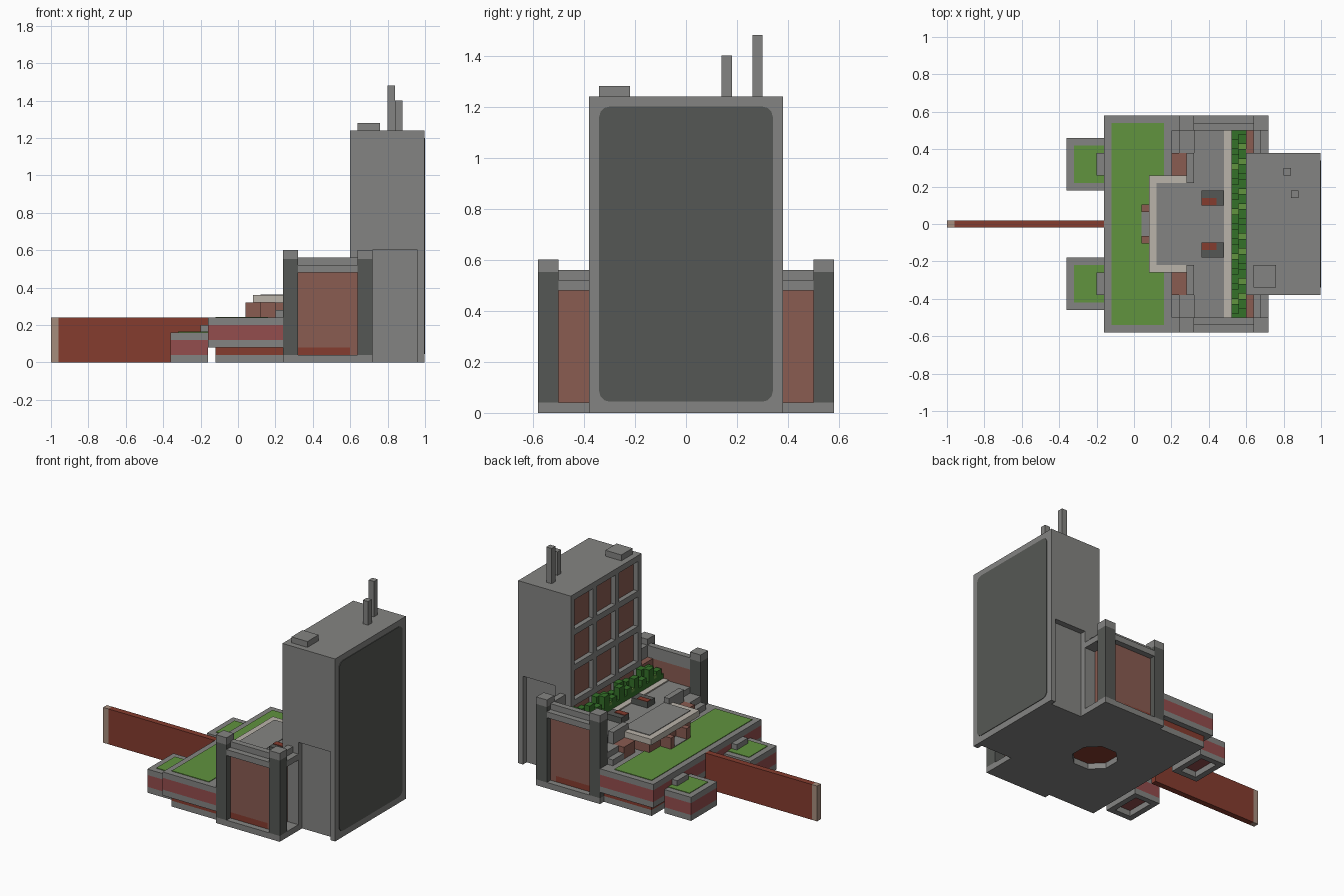
import bpy
import math

UNIT = 0.04  # the building sits on a regular module

cube = bpy.data.objects.get("Cube")
if cube:
    bpy.data.objects.remove(cube, do_unlink=True)


def material(name, red, green, blue):
    """Flat material from display values, converted to linear."""
    colour = [(c / 255) ** 2.2 for c in (red, green, blue)] + [1]
    mat = bpy.data.materials.new(name)
    mat.use_nodes = True
    mat.diffuse_color = colour
    shader = next(n for n in mat.node_tree.nodes if n.type == "BSDF_PRINCIPLED")
    shader.inputs["Base Color"].default_value = colour
    shader.inputs["Roughness"].default_value = 0.9
    return mat


concrete = material("concrete grey", 131, 131, 129)
dark = material("dark grey", 86, 88, 85)
brick = material("brick brown", 136, 92, 82)
band_red = material("band red", 146, 78, 78)
wall_red = material("wall red", 132, 62, 50)
beige = material("beige trim", 184, 178, 168)
tan = material("tan end", 165, 140, 125)
grass = material("grass green", 97, 146, 65)
leaf = material("hedge green", 55, 112, 45)


def box(name, mat, x, y, z, round_x=0):
    """Box between module limits; round_x rounds the edges that run along x."""
    lo, hi = zip(x, y, z)
    bpy.ops.mesh.primitive_cube_add(size=1)
    ob = bpy.context.object
    ob.name = name
    ob.data.name = name
    for v in ob.data.vertices:
        v.co = [UNIT * (a if c < 0 else b) for c, a, b in zip(v.co, lo, hi)]
    ob.data.materials.append(mat)
    if round_x:
        weights = ob.data.attributes.new("bevel_weight_edge", "FLOAT", "EDGE")
        for edge in ob.data.edges:
            a, b = (ob.data.vertices[i].co for i in edge.vertices)
            weights.data[edge.index].value = float(abs(a.x - b.x) > abs(a.y - b.y) + abs(a.z - b.z))
        mod = ob.modifiers.new("rounded corners", "BEVEL")
        mod.limit_method = "WEIGHT"
        mod.width = round_x * UNIT
        mod.segments = 3
    return ob


def mid(name, mat, x, half, z, **options):
    """Box centred on the long axis."""
    return box(name, mat, x, (-half, half), z, **options)


def pair(name, mat, x, y, z):
    """The same box on both sides of the long axis."""
    box("left_" + name, mat, x, y, z)
    box("right_" + name, mat, x, (-y[1], -y[0]), z)


# Ground plate with an octagonal recess underneath
base = mid("base_plate", concrete, (-3, 15), 13.5, (0, 1))
bpy.ops.mesh.primitive_cylinder_add(vertices=8, radius=3.7 * UNIT, depth=4 * UNIT,
                                    location=(8 * UNIT, 0, 0), rotation=(0, 0, math.pi / 8))
cutter = bpy.context.object
cutter.name = "recess_cutter"
hole = base.modifiers.new("recess", "BOOLEAN")
hole.operation = "DIFFERENCE"
hole.object = cutter
bpy.context.view_layer.objects.active = base
bpy.ops.object.modifier_apply(modifier=hole.name)
bpy.data.objects.remove(cutter, do_unlink=True)

# Striped podium with a lawn
mid("podium_foot", wall_red, (-3, 15), 13.5, (1, 2))
mid("podium_ledge", concrete, (-4, 6), 14.5, (2, 3))
mid("podium_band", band_red, (-4, 6), 14.5, (3, 5))
mid("podium_rim", concrete, (-4, 6), 14.5, (5, 6))
mid("lawn", grass, (-3, 4), 13.5, (6, 6.1))

# Small planters: an open ring foot, a band, a rim, grass and a block
pair("planter_foot_front", concrete, (-9, -8), (4.5, 11.5), (0, 1))
pair("planter_foot_back", concrete, (-5, -4), (4.5, 11.5), (0, 1))
pair("planter_foot_inner", concrete, (-8, -5), (4.5, 5.5), (0, 1))
pair("planter_foot_outer", concrete, (-8, -5), (10.5, 11.5), (0, 1))
pair("planter_band", band_red, (-9, -4), (4.5, 11.5), (1, 3))
pair("planter_rim", concrete, (-9, -4), (4.5, 11.5), (3, 4))
pair("planter_grass", grass, (-8, -4), (5.5, 10.5), (4, 4.1))
pair("planter_block", concrete, (-5, -4), (6.5, 9.5), (4, 5))

# Long free-standing wall
mid("long_wall", wall_red, (-24, -4), 0.5, (0, 6))
mid("long_wall_end", tan, (-25, -24), 0.5, (0, 6))

# Pavilion and terrace
mid("terrace", concrete, (8, 15), 12.5, (2, 9))
mid("pavilion_walls", brick, (3, 8), 5.5, (6, 8))
pair("pavilion_post", brick, (1, 3), (1.6, 2.6), (6, 8))
mid("pavilion_sill", concrete, (1, 3), 1.6, (6, 6.2))
mid("pavilion_roof", beige, (2, 7), 6.5, (8, 9))
mid("pavilion_roof_top", concrete, (3, 8), 5.5, (8, 9.1))
pair("entry_block", brick, (5, 7), (6.5, 9.5), (6, 8))
pair("parapet", concrete, (7, 8), (5.5, 9.5), (6, 10))
pair("lower_step", concrete, (5, 6), (9.5, 12.5), (6, 7))
pair("upper_step", concrete, (6, 8), (9.5, 12.5), (6, 8))
pair("skylight", dark, (9, 12), (2.5, 4.5), (9, 10))
pair("skylight_tile", wall_red, (9, 11), (2.5, 3.5), (10, 10.1))
mid("terrace_trim", beige, (12, 13), 12.5, (9, 9.2))

# Stepped hedge in front of the tower
mid("hedge_base", leaf, (13, 15), 12.5, (9, 10))
for i in range(12):
    y = 2 * i - 12
    box("hedge_front_clump", leaf, (13, 14), (y, y + 1.3), (10, 11 + i % 2))
    box("hedge_back_clump", leaf, (14, 15), (y + 0.7, y + 2), (10, 11 + (i + 1) % 3 / 2))
    if i % 3 == 0:
        box("hedge_shoot", grass, (13, 14), (y + 1.3, y + 2), (10, 10.5))
    else:
        box("hedge_shoot", grass, (14, 15), (y, y + 0.7), (10, 10.5))

# Side wings: brick panels between capped pillars, with stepped beams
pair("wing_base", concrete, (6, 18), (9.5, 14.5), (0, 1))
for side, x in (("front", 6), ("back", 16)):
    pair(side + "_pillar", dark, (x, x + 2), (12.5, 14.5), (1, 13.8))
    pair(side + "_pillar_cap", concrete, (x, x + 2), (12.5, 14.5), (13.8, 15))
pair("wing_panel", brick, (8, 16), (12.5, 13.5), (1, 12))
pair("wing_upper_beam", concrete, (8, 16), (12.5, 13.5), (12, 14))
pair("wing_lower_beam", concrete, (8, 16), (13.5, 14.5), (12, 13))
pair("return_panel", brick, (15, 16), (9.5, 12.5), (1, 12))
pair("return_upper_beam", concrete, (16, 17), (9.5, 12.5), (12, 14))
pair("return_lower_beam", concrete, (17, 18), (9.5, 12.5), (12, 13))

# Tower, with shallow side recesses at the bottom
mid("tower_core", concrete, (16, 24), 8.5, (0, 15))
mid("tower_upper", concrete, (16, 24.9), 9.5, (15, 31))
mid("tower_back_wall", concrete, (24, 24.9), 9.5, (0, 15))
pair("tower_front_corner", concrete, (16, 18), (8.5, 9.5), (0, 15))
mid("tower_back_panel", dark, (24.8, 25), 8.5, (1.1, 30), round_x=1)

# Window grid: brick backing behind concrete bars
mid("window_backing", brick, (15.8, 16), 9.4, (9, 30.5))
for i in range(4):
    y = 6 * i - 9.5
    box("window_mullion", concrete, (15, 16), (y, y + 1), (0, 31))
    top = 31 - 6 * i
    mid("window_bar", concrete, (15, 16), 9.5, (top - 1, top))
mid("window_foot", concrete, (15, 16), 9.5, (0, 9))

# Roof box and masts
box("roof_box", concrete, (16, 19), (-8.5, -5.5), (31, 32))
box("tall_mast", concrete, (20, 21), (6.5, 7.5), (31, 37))
box("short_mast", concrete, (21, 22), (3.5, 4.5), (31, 35))
